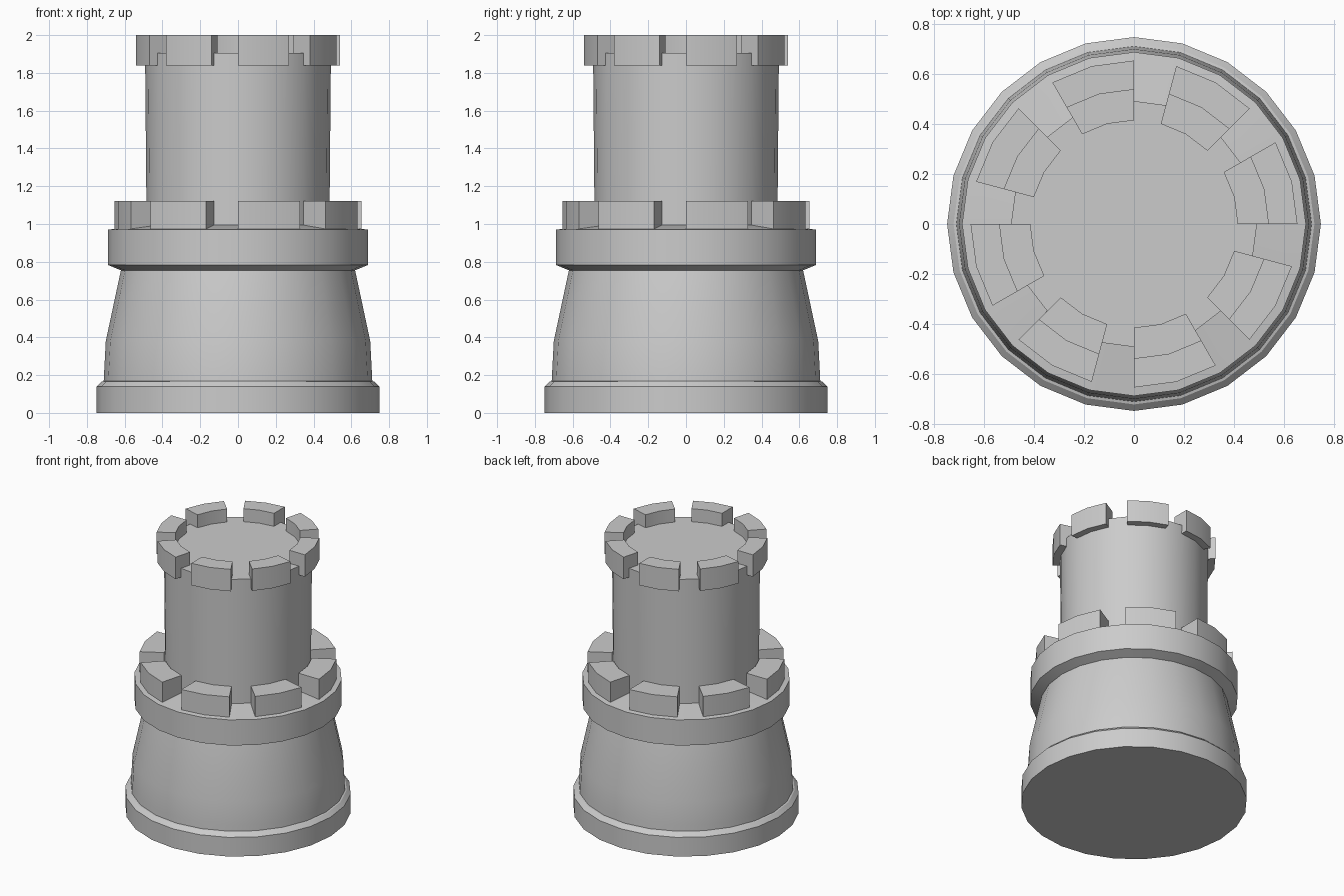
import bpy, bmesh
from math import cos, sin, radians

if "Cube" in bpy.data.objects:
    bpy.data.objects.remove(bpy.data.objects["Cube"])

SIDES = 24


def finish(name, bm):
    bmesh.ops.recalc_face_normals(bm, faces=bm.faces)
    mesh = bpy.data.meshes.new(name)
    bm.to_mesh(mesh)
    bm.free()
    obj = bpy.data.objects.new(name, mesh)
    bpy.context.collection.objects.link(obj)
    bpy.ops.object.select_all(action='DESELECT')
    obj.select_set(True)
    bpy.context.view_layer.objects.active = obj
    bpy.ops.object.shade_smooth_by_angle(angle=radians(25))
    return obj


def lathe(name, profile):
    """Turn an (r, z) profile around z, capped at both ends."""
    bm = bmesh.new()
    rings = [[bm.verts.new((r * cos(radians(360 * i / SIDES)),
                            r * sin(radians(360 * i / SIDES)), z))
              for i in range(SIDES)] for r, z in profile]
    for a, b in zip(rings, rings[1:]):
        for i in range(SIDES):
            j = (i + 1) % SIDES
            bm.faces.new((a[i], a[j], b[j], b[i]))
    bm.faces.new(rings[0])
    bm.faces.new(rings[-1])
    return finish(name, bm)


def battlements(name, r_in, r_out, z0, z1, z0_in):
    """Eight 30 degree blocks separated by 15 degree gaps."""
    bm = bmesh.new()
    for k in range(8):
        sections = []
        for step in (0, 15, 30):
            a = radians(45 * k + step)
            sections.append([bm.verts.new((r * cos(a), r * sin(a), z))
                             for r, z in ((r_in, z0_in), (r_out, z0),
                                          (r_out, z1), (r_in, z1))])
        for s, t in zip(sections, sections[1:]):
            for i in range(4):
                j = (i + 1) % 4
                bm.faces.new((s[i], s[j], t[j], t[i]))
        bm.faces.new(sections[0])
        bm.faces.new(sections[-1])
    return finish(name, bm)


# Stepped foot, tapering wall, ledge and upper tower in one turned body
lathe("tower_body", [
    (0.748, 0.0), (0.748, 0.14), (0.722, 0.165), (0.711, 0.168),
    (0.709, 0.21), (0.70, 0.38), (0.62, 0.755),
    (0.688, 0.783), (0.688, 0.97), (0.484, 0.995),
    (0.488, 1.45), (0.492, 1.905)])

# Crenellations on the ledge and on the roof
battlements("lower_battlements", 0.49, 0.654, 0.97, 1.122, 0.985)
battlements("upper_battlements", 0.415, 0.54, 1.84, 2.0, 1.84)
